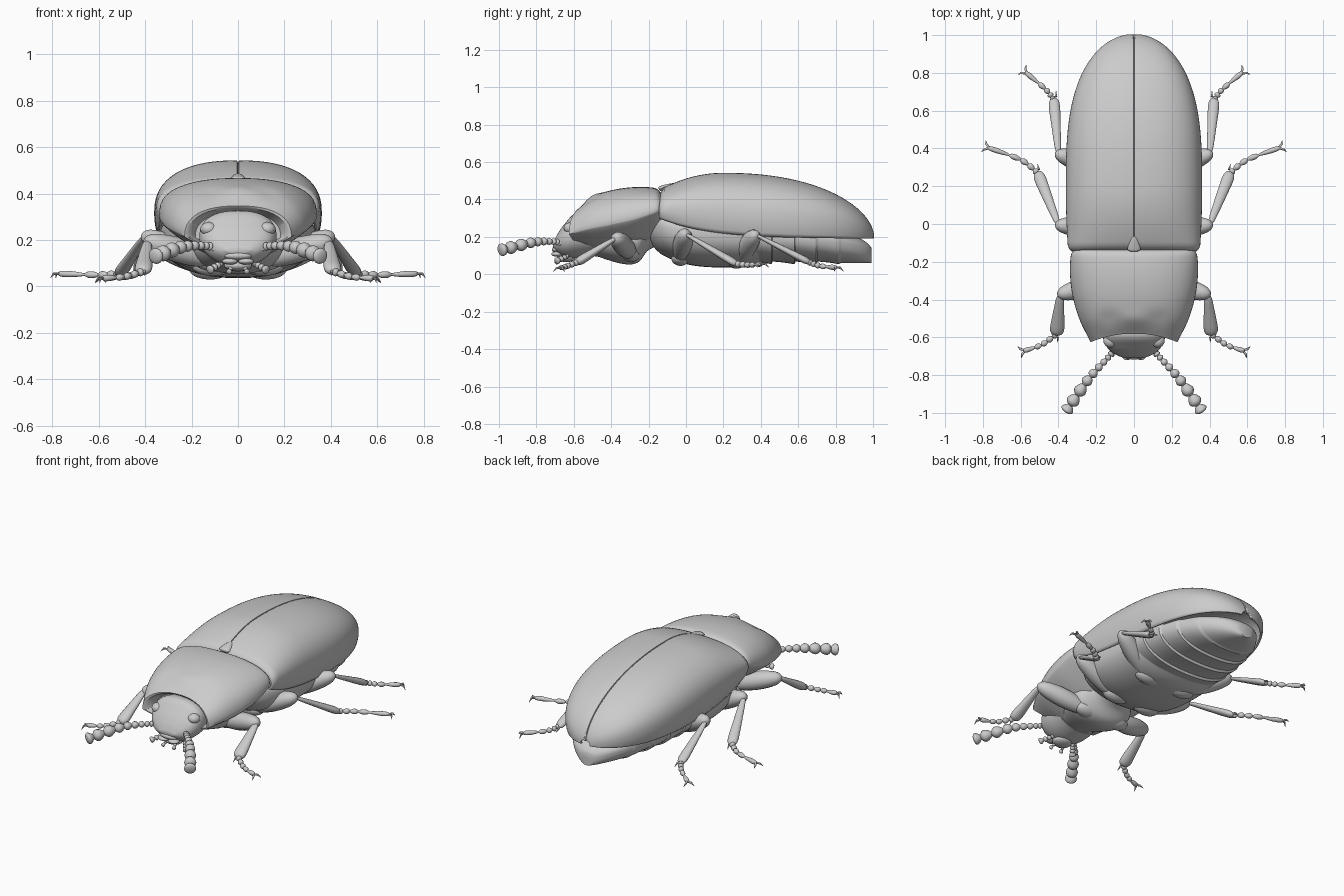
import bpy, bmesh, math
from mathutils import Vector

if "Cube" in bpy.data.objects:
    bpy.data.objects.remove(bpy.data.objects["Cube"])

UP = Vector((0, 0, 1))

def spline(rows, k):
    """Catmull-Rom interpolation of table rows, k steps per span."""
    out = []
    for i in range(len(rows) - 1):
        a, b, c, d = rows[max(i - 1, 0)], rows[i], rows[i + 1], rows[min(i + 2, len(rows) - 1)]
        for j in range(k):
            t = j / k
            out.append([q + 0.5 * t * (r - p + t * (2*p - 5*q + 4*r - s + t * (3*(q - r) + s - p)))
                        for p, q, r, s in zip(a, b, c, d)])
    return out + [list(rows[-1])]

def loft(name, rings, closed=True, mirror=False, thick=0):
    bm = bmesh.new()
    vs = [[bm.verts.new(p) for p in r] for r in rings]
    n = len(vs[0])
    for a, b in zip(vs, vs[1:]):
        for i in range(n if closed else n - 1):
            j = (i + 1) % n
            bm.faces.new((a[i], a[j], b[j], b[i]))
    if closed:
        bm.faces.new(vs[0])
        bm.faces.new(vs[-1])
    bmesh.ops.recalc_face_normals(bm, faces=bm.faces)
    me = bpy.data.meshes.new(name)
    bm.to_mesh(me)
    bm.free()
    ob = bpy.data.objects.new(name, me)
    bpy.context.collection.objects.link(ob)
    if thick:
        m = ob.modifiers.new("thickness", 'SOLIDIFY')
        m.thickness, m.offset = thick, 0
    if mirror:
        ob.modifiers.new("mirror", 'MIRROR').use_mirror_merge = False
    return ob

def ring(y, w, zt, ze, zb, bow=0, pb=2.0, p=2.4, n=64):
    """Body cross-section: upper and lower superellipse meeting at height ze."""
    pts = []
    for i in range(n):
        a = 2 * math.pi * i / n
        c, s = math.cos(a), math.sin(a)
        q = p if s >= 0 else pb
        x = math.copysign(abs(c) ** (2 / q), c)
        h = abs(s) ** (2 / q)
        pts.append((w * x, y - bow * x * x, ze + (zt - ze if s >= 0 else zb - ze) * h))
    return pts

def tube(name, pts, radii, flat=1, n=14, mirror=True):
    """Tube through points; flat is height over width."""
    rings = []
    for i, (p, r) in enumerate(zip(pts, radii)):
        t = (pts[min(i + 1, len(pts) - 1)] - pts[max(i - 1, 0)]).normalized()
        side = t.cross(UP).normalized()
        up = side.cross(t) * flat
        turn = [2 * math.pi * j / n for j in range(n)]
        rings.append([p + r * (side * math.cos(a) + up * math.sin(a)) for a in turn])
    return loft(name, rings, mirror=mirror)

def limb(name, a, b, shape, flat=1, m=16, **kw):
    """Straight limb with rounded ends; shape gives radius along it."""
    us = [(1 - math.cos(math.pi * i / m)) / 2 for i in range(m + 1)]
    radii = [shape(u) * (1.02 - abs(2 * u - 1) ** 8) ** 0.5 for u in us]
    return tube(name, [a.lerp(b, u) for u in us], radii, flat, **kw)

def beads(name, path, lengths, radius, m=8):
    """Chain of bell-shaped segments along a smooth path."""
    line = [Vector(p) for p in spline(path, 12)]
    pts, radii, done = [], [], 0
    for l in lengths:
        for j in range(m + 1):
            u = 0.02 + 0.96 * j / m
            g = (done + l * u) / sum(lengths)
            f = g * (len(line) - 1)
            i = min(int(f), len(line) - 2)
            pts.append(line[i].lerp(line[i + 1], f - i))
            radii.append(radius((done + l / 2) / sum(lengths))
                         * (0.35 + 0.65 * math.sin(math.pi * u ** 1.35) ** 0.6))
        done += l
    return tube(name, pts, radii, n=12)

def ellipsoid(name, c, r, mirror=True):
    bpy.ops.mesh.primitive_uv_sphere_add(segments=24, ring_count=14)
    ob = bpy.context.object
    ob.name, ob.location, ob.scale = name, c, r
    bpy.ops.object.transform_apply(location=True, rotation=True, scale=True)
    if mirror:
        ob.modifiers.new("mirror", 'MIRROR').use_mirror_merge = False

# Wing cases: half dome with tucked lower edge, mirrored at the seam
rings = []
for k in range(57):
    y = -.14 + 1.138 * math.sin(math.pi / 2 * k / 56) ** 1.3
    u, v = max(y - .2, 0) / .8, max(.2 - y, 0) / .34
    e = max(0, 1 - (y + .14) / .03) ** 2          # rolled front edge
    w = .355 * (1 - u ** 2.9) ** .5 - .012 * v * v - .015 * e
    zt = .2 + .337 * (1 - u ** 2.2) ** .55 - .09 * v * v - .035 * e
    zb = .192 + .11 * math.exp(-(y + .14) / .25)
    ze = zb + .3 * (zt - zb)
    r = [(.003, y, zt - .016 * min(1, (zt - zb) / .1))]
    for i in range(25):
        t = math.pi / 2 * i / 24
        r.append((max(w * math.sin(t) ** .83, .007), y, ze + (zt - ze) * abs(math.cos(t)) ** .83))
    for i in range(1, 6):
        r.append((w * (1 - .05 * (i / 5) ** 2), y, ze + (zb - ze) * i / 5))
    rings.append(r)
loft("wing_case", rings, closed=False, mirror=True, thick=.012)

# Scutellum between wing cases and pronotum
limb("scutellum", Vector((0, -.145, .455)), Vector((0, -.065, .486)),
     lambda u: .036 * (1 - u) ** .6 + .003, .4, mirror=False)

# Pronotum: closed shell with protruding front corners and a recess for the head
rows = [(-.58, .23, .347, .215, .14), (-.5, .285, .413, .245, .1), (-.4, .321, .449, .268, .09),
        (-.28, .338, .466, .295, .1), (-.17, .335, .462, .33, .16), (-.135, .315, .435, .345, .2)]
rings = [ring(*r, .045 * max(0, (-.4 - r[0]) / .18) ** 2, 1.25) for r in spline(rows, 8)]
recess = [[(x * s, y + d, .2 + (z - .2) * s) for x, y, z in rings[0]] for s, d in ((.8, .07), (.94, .005))]
prono = loft("pronotum", recess + rings)
for v in prono.data.vertices:  # shallow bump and dents near the front
    for bx, h in ((0, .009), (.13, -.008)):
        if v.co.z > .36:
            v.co.z += h * math.exp(-((abs(v.co.x) - bx) ** 2 + (v.co.y + .5) ** 2) / .0016)

# Underside of the front and rear thorax
loft("prosternum", [ring(*r) for r in spline(
    [(-.57, .08, .2, .17, .13), (-.36, .2, .25, .18, .06), (-.26, .19, .25, .18, .062),
     (-.2, .14, .27, .22, .13), (-.12, .12, .3, .25, .16)], 6)])
loft("metathorax", [ring(*r, pb=2.3) for r in spline(
    [(-.2, .16, .32, .26, .18), (-.12, .28, .34, .25, .1), (.05, .332, .33, .23, .045),
     (.3, .332, .31, .22, .038), (.4, .31, .28, .21, .065)], 6)])

# Abdomen with overlapping ringed segments
rings = []
for k in range(91):
    u = k / 91
    w = (1 - u * u) ** .555
    d = .014 * (u * 5.5 % 1) ** 1.5 if u < .73 else .008
    rings.append(ring(.34 + .66 * u, .315 * w + d * .6, .1 + .17 * w ** .7,
                      .08 + .12 * w ** .7, .068 - d, pb=2.3))
loft("abdomen", rings)

# Head, eyes and mouthparts
loft("head", [ring(*r) for r in spline(
    [(-.5, .16, .31, .21, .1), (-.59, .166, .325, .21, .087), (-.65, .145, .268, .19, .09),
     (-.69, .1, .21, .165, .115), (-.71, .05, .165, .155, .142)], 7)])
ellipsoid("eye", (.125, -.618, .247), (.037, .036, .03))
ellipsoid("upper_lip", (0, -.692, .132), (.06, .025, .018), mirror=False)
ellipsoid("chin", (0, -.64, .09), (.06, .05, .025), mirror=False)
ellipsoid("jaw", (.035, -.69, .108), (.034, .03, .014))
beads("outer_palp", [(.07, -.63, .1), (.125, -.695, .07)], [1, 1, 1, 1.6], lambda g: .012 + .008 * g)
beads("inner_palp", [(.025, -.65, .09), (.04, -.7, .06)], [1, 1, 1.4], lambda g: .008 + .005 * g)

# Antennae: bead chains thickening to a club
beads("antenna", [(.1, -.66, .165), (.14, -.71, .175), (.24, -.82, .17), (.362, -.995, .128)],
      [1] * 11, lambda g: .018 + .017 * min(1, max(0, g - .35) / .45) ** 1.5)

# Legs: hip, knee, ankle, middle and tip of the foot, shin width
legs = {
    "front": ((.1, -.295, .11), (.405, -.375, .2), (.41, -.588, .06), (.49, -.64, .042), (.585, -.672, .035), .042),
    "middle": ((.11, -.03, .09), (.415, -.005, .225), (.512, .278, .05), (.6, .34, .05), (.775, .405, .055), .035),
    "hind": ((.12, .27, .075), (.415, .375, .22), (.425, .667, .06), (.47, .715, .045), (.575, .803, .036), .033),
}
for leg, (*joints, width) in legs.items():
    hip, knee, ankle, mid, tip = map(Vector, joints)
    ellipsoid(leg + "_coxa", hip, (.09, .05, .045))
    limb(leg + "_thigh", hip, knee, lambda u: .034 + .02 * math.sin(math.pi * u))
    limb(leg + "_shin", knee - (knee - hip) * .05, ankle, lambda u: width * (.45 + .55 * u), .65)
    beads(leg + "_foot", [ankle.lerp(knee, .03), mid, tip], [1, 1, 1, 1, 2], lambda g: .018 - .005 * g)
    out = (tip - mid).normalized()
    side = out.cross(UP).normalized()
    shin = (ankle - knee).normalized()
    for s in (-1, 1):  # paired claws and shin spurs
        tag = "_inner" if s < 0 else "_outer"
        claw = [tip - out * .01, tip + out * .014 + side * s * .016, tip + out * .022 + side * s * .032 - UP * .018]
        tube(leg + "_claw" + tag, claw, [.006, .006, .001], n=8)
        base = ankle + side * s * .02 - shin * .01
        tube(leg + "_spur" + tag, [base, base + shin * .035], [.006, .001], n=8)

# Smooth shading with crisp edges kept
bpy.ops.object.select_all(action='SELECT')
bpy.context.view_layer.objects.active = prono
bpy.ops.object.shade_smooth_by_angle(angle=math.radians(45))
